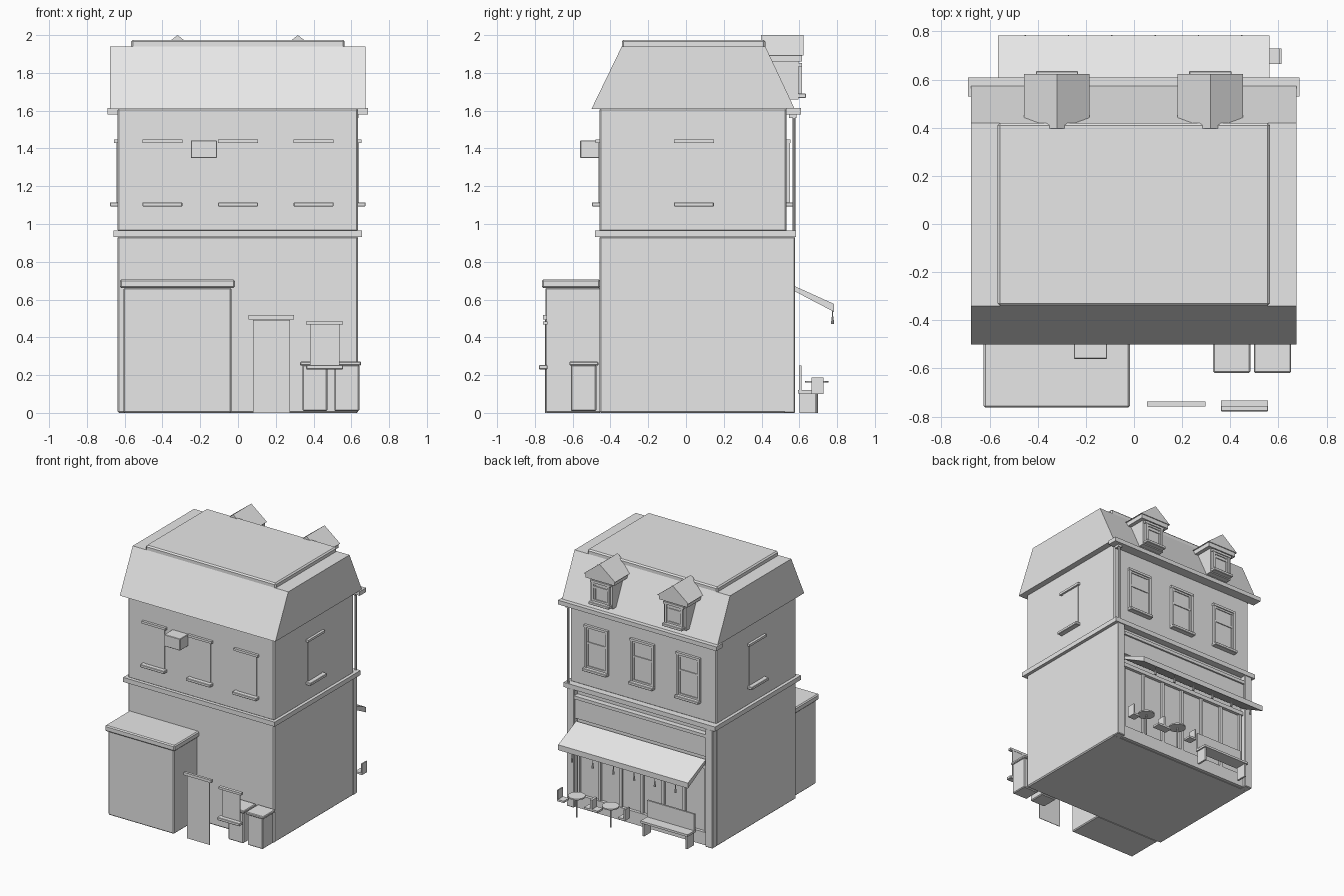
import bpy, bmesh, math
from mathutils import Matrix, Vector

if "Cube" in bpy.data.objects:
    bpy.data.objects.remove(bpy.data.objects["Cube"])

grey = bpy.data.materials.new("plain grey")
grey.diffuse_color = (0.8, 0.8, 0.8, 1)
grey.use_nodes = True
grey.node_tree.nodes["Principled BSDF"].inputs["Base Color"].default_value = grey.diffuse_color
I = Matrix.Identity(4)


def finish(name, bm, bevel=0.0):
    bmesh.ops.recalc_face_normals(bm, faces=bm.faces)
    me = bpy.data.meshes.new(name)
    bm.to_mesh(me)
    bm.free()
    me.materials.append(grey)
    ob = bpy.data.objects.new(name, me)
    bpy.context.collection.objects.link(ob)
    if bevel:
        m = ob.modifiers.new("edge", 'BEVEL')
        m.width = bevel
        m.segments = 1
    return ob


def box(name, x, y, z, bevel=0.0, mat=I):
    """Box from (low, high) ranges."""
    bm = bmesh.new()
    bmesh.ops.create_cube(bm, size=1)
    for v in bm.verts:
        v.co = mat @ Vector([r[0] + (c + 0.5) * (r[1] - r[0]) for c, r in zip(v.co, (x, y, z))])
    return finish(name, bm, bevel)


def prism(name, pts, a, b, axis='X'):
    """Extrude a side profile (y,z) along x, or a front profile (x,z) along y."""
    bm = bmesh.new()
    mk = (lambda p, t: (t, p[0], p[1])) if axis == 'X' else (lambda p, t: (p[0], t, p[1]))
    f = bm.faces.new([bm.verts.new(mk(p, a)) for p in pts])
    out = bmesh.ops.extrude_face_region(bm, geom=[f])
    d = Vector((b - a, 0, 0)) if axis == 'X' else Vector((0, b - a, 0))
    bmesh.ops.translate(bm, vec=d, verts=[g for g in out['geom'] if isinstance(g, bmesh.types.BMVert)])
    return finish(name, bm)


def cyl(name, x, y, z0, z1, r0, r1, n=12):
    bm = bmesh.new()
    bmesh.ops.create_cone(bm, cap_ends=True, segments=n, radius1=r0, radius2=r1, depth=z1 - z0,
                          matrix=Matrix.Translation((x, y, (z0 + z1) / 2)))
    return finish(name, bm)


def window(name, x, y, angle, z0, z1, hw=0.085, sill=0.105, framed=False):
    """Pane with lintel and sill; local -y points out of the wall."""
    m = Matrix.Translation((x, y, 0)) @ Matrix.Rotation(math.radians(angle), 4, 'Z')
    box(name + "_pane", (-hw, hw), (-0.005, 0.003), (z0, z1), 0, m)
    box(name + "_lintel", (-sill, sill), (-0.02, 0.005), (z1 - 0.015, z1 + 0.003), 0, m)
    box(name + "_sill", (-sill, sill), (-0.04, 0.005), (z0 - 0.022, z0), 0.003, m)
    if framed:
        zm = (z0 + z1) / 2 + 0.03
        for s in (-1, 1):
            box(name + "_jamb", sorted((s * hw, s * (hw + 0.018))), (-0.018, 0.0), (z0, z1), 0, m)
            box(name + "_stile", sorted((s * (hw - 0.014), s * hw)), (-0.01, 0.0), (z0, z1 - 0.015), 0, m)
        for zz in (z0 + 0.007, zm, z1 - 0.022):
            box(name + "_rail", (-hw, hw), (-0.012, 0.0), (zz - 0.007, zz + 0.007), 0, m)


# main building
box("ground_floor", (-0.637, 0.635), (-0.458, 0.532), (0.0, 0.935), 0.008)
box("string_course", (-0.66, 0.657), (-0.483, 0.582), (0.93, 0.966))
box("upper_floor", (-0.637, 0.635), (-0.458, 0.532), (0.96, 1.612), 0.008)
prism("mansard_roof", [(-0.5, 1.61), (0.575, 1.61), (0.42, 1.94), (-0.34, 1.94)], -0.677, 0.675)
box("roof_cap", (-0.567, 0.565), (-0.34, 0.42), (1.93, 1.975), 0.01)
box("eave_cornice", (-0.69, 0.687), (0.53, 0.608), (1.58, 1.613))

# windows of the upper floor
for i, x in enumerate((-0.4, 0.0, 0.4)):
    window(f"yard_window_{i}", x, -0.458, 0, 1.115, 1.445)
    window(f"street_window_{i}", x, 0.532, 180, 1.115, 1.445, framed=True)
window("right_window", 0.635, 0.042, 90, 1.115, 1.445)
window("left_window", -0.637, 0.042, -90, 1.115, 1.445)

# dormers
for i, x in enumerate((-0.32, 0.317)):
    prism(f"dormer_gable_{i}", [(x - 0.136, 1.893), (x + 0.136, 1.893), (x, 2.0)], 0.397, 0.622, 'Y')
    box(f"dormer_cornice_{i}", (x - 0.125, x + 0.125), (0.43, 0.615), (1.86, 1.895))
    box(f"dormer_body_{i}", (x - 0.095, x + 0.095), (0.4, 0.595), (1.66, 1.87))
    window(f"dormer_window_{i}", x, 0.595, 180, 1.69, 1.85, hw=0.06, sill=0.088, framed=True)

# drainpipe on the street corner
cyl("drainpipe", 0.622, 0.572, 0.94, 1.58, 0.009, 0.009, 8)
box("drainpipe_head", (0.605, 0.637), (0.545, 0.585), (1.562, 1.585))

# shopfront
for s in (-1, 1):
    box("shop_pilaster", sorted((s * 0.57, s * 0.635)), (0.52, 0.578), (0.0, 0.932), 0.005)
box("fascia_board", (-0.57, 0.57), (0.53, 0.562), (0.7, 0.86))
box("fascia_moulding", (-0.57, 0.57), (0.53, 0.575), (0.855, 0.88))
box("stall_riser", (-0.57, 0.57), (0.53, 0.556), (0.0, 0.1))
box("shop_transom", (-0.57, 0.57), (0.53, 0.556), (0.6, 0.63))
for i in range(7):
    x = -0.55 + i * 1.1 / 6
    box("shop_mullion", (x - 0.01, x + 0.01), (0.53, 0.55), (0.1, 0.6))

# awning with hanging lamps
prism("awning", [(0.56, 0.678), (0.783, 0.577), (0.783, 0.535), (0.56, 0.652)], -0.565, 0.563)
for i in range(6):
    x = -0.452 + i * 0.18
    cyl("lamp_cord", x, 0.776, 0.5, 0.545, 0.003, 0.003, 6)
    cyl("lamp_shade", x, 0.776, 0.47, 0.51, 0.009, 0.004, 8)

# cafe tables and chairs
for t in (0.465, 0.17):
    cyl("table_top", t, 0.692, 0.16, 0.17, 0.062, 0.062, 16)
    cyl("table_pole", t, 0.692, 0.0, 0.162, 0.006, 0.006, 8)
    for s in (-1, 1):
        c = t + s * 0.118
        box("chair_seat", (c - 0.03, c + 0.03), (0.664, 0.728), (0.1, 0.115))
        box("chair_back", sorted((c + s * 0.02, c + s * 0.03)), (0.664, 0.728), (0.11, 0.187))

# bench
box("bench_seat", (-0.5, -0.09), (0.593, 0.695), (0.103, 0.12))
box("bench_back", (-0.5, -0.09), (0.598, 0.612), (0.12, 0.25))
for x in (-0.49, -0.115):
    box("bench_end", (x, x + 0.015), (0.6, 0.685), (0.0, 0.105))

# yard extension
box("extension", (-0.607, -0.035), (-0.745, -0.45), (0.0, 0.662), 0.007)
box("extension_roof", (-0.625, -0.017), (-0.763, -0.455), (0.66, 0.706), 0.008)

# wall vent unit
box("cooling_unit", (-0.25, -0.112), (-0.56, -0.45), (1.35, 1.442), 0.003)

# bins
for i, x in enumerate((0.406, 0.575)):
    box(f"bin_{i}", (x - 0.065, x + 0.067), (-0.61, -0.475), (0.01, 0.255), 0.006)
    box(f"bin_lid_{i}", (x - 0.077, x + 0.077), (-0.618, -0.464), (0.25, 0.271), 0.005)

# free-standing yard door and small window
box("yard_door", (0.08, 0.275), (-0.746, -0.742), (0.0, 0.492))
box("yard_door_lintel", (0.055, 0.297), (-0.757, -0.737), (0.495, 0.517))
window("small_window", 0.459, -0.738, 0, 0.253, 0.482, hw=0.078, sill=0.098)
